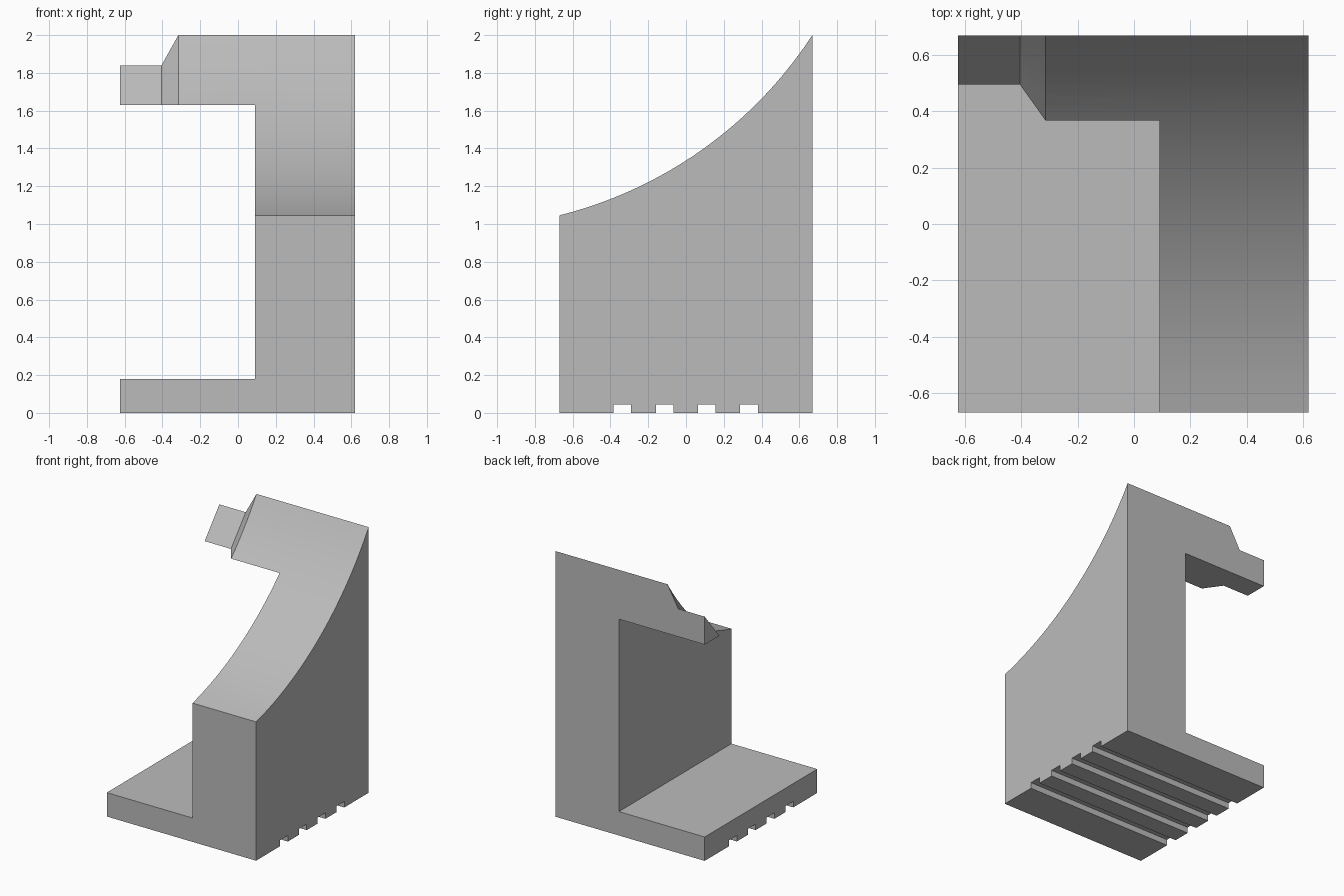
import bpy, bmesh, math
from mathutils import Vector

old = bpy.data.objects.get("Cube")
if old:
    bpy.data.objects.remove(old, do_unlink=True)

grey = bpy.data.materials.new("plain grey")
grey.use_nodes = True
grey.diffuse_color = (0.5, 0.5, 0.5, 1)
grey.node_tree.nodes["Principled BSDF"].inputs["Base Color"].default_value = (0.5, 0.5, 0.5, 1)

LEFT, RIGHT, BACK = -0.625, 0.62, 0.67
PLATE_TOP, ARM_BOTTOM, ARM_END = 0.18, 1.63, -0.315


def loft(name, sections):
    """Closed solid through (x, [(y, z), ...]) sections."""
    bm = bmesh.new()
    rings = [[bm.verts.new((x, y, z)) for y, z in pts] for x, pts in sections]
    bm.faces.new(rings[0])
    bm.faces.new(rings[-1][::-1])
    for a, b in zip(rings, rings[1:]):
        n = len(a)
        for i in range(n):
            j = (i + 1) % n
            bm.faces.new((a[i], b[i], b[j], a[j]))
    bmesh.ops.recalc_face_normals(bm, faces=bm.faces)
    mesh = bpy.data.meshes.new(name)
    bm.to_mesh(mesh)
    bm.free()
    mesh.materials.append(grey)
    obj = bpy.data.objects.new(name, mesh)
    bpy.context.collection.objects.link(obj)
    return obj


def box(name, x0, x1, z0, z1):
    rect = [(-1, z0), (1, z0), (1, z1), (-1, z1)]
    return loft(name, [(x0, rect), (x1, rect)])


def combine(target, tool, operation):
    mod = target.modifiers.new(tool.name, "BOOLEAN")
    mod.operation, mod.object, mod.solver = operation, tool, "EXACT"
    bpy.context.view_layer.objects.active = target
    bpy.ops.object.modifier_apply(modifier=mod.name)
    bpy.data.objects.remove(tool, do_unlink=True)


def sweep(y):
    """Height of the concave circular top at depth y."""
    return 3.233 - math.sqrt(5.085 - (y + 1.219) ** 2)


def arc(y0, y1, steps):
    ys = [y0 + (y1 - y0) * i / steps for i in range(steps + 1)]
    return [(y, sweep(y)) for y in ys]


# Side profile: grooved underside and concave top
profile = [(-BACK, 0)]
for y in (-0.385, -0.16, 0.063, 0.287):
    profile += [(y, 0), (y, 0.045), (y + 0.093, 0.045), (y + 0.093, 0)]
profile += [(BACK, 0)] + arc(BACK, -BACK, 32)
body = loft("body", [(LEFT, profile), (RIGHT, profile)])

# Open the side between base plate and arm, and trim the arm end
combine(body, box("opening", -1, 0.09, PLATE_TOP, ARM_BOTTOM), "DIFFERENCE")
combine(body, box("arm_trim", -1, ARM_END, PLATE_TOP, 3), "DIFFERENCE")

# Arm tip tapering to a small wedge
wide = [(BACK, ARM_BOTTOM)] + arc(BACK, 0.3685, 8)
wide[-1] = (0.3685, ARM_BOTTOM)
start, end = Vector((BACK, 1.84)), Vector((0.495, ARM_BOTTOM))
narrow = [(BACK, ARM_BOTTOM)] + [tuple(start.lerp(end, i / 8)) for i in range(9)]
tip = loft("arm_tip", [(ARM_END, wide), (-0.405, narrow), (LEFT, narrow)])
combine(body, tip, "UNION")

# Smooth the curved top, keep edges sharp
bpy.ops.object.select_all(action="DESELECT")
body.select_set(True)
bpy.context.view_layer.objects.active = body
bpy.ops.object.shade_smooth_by_angle(angle=math.radians(15))
